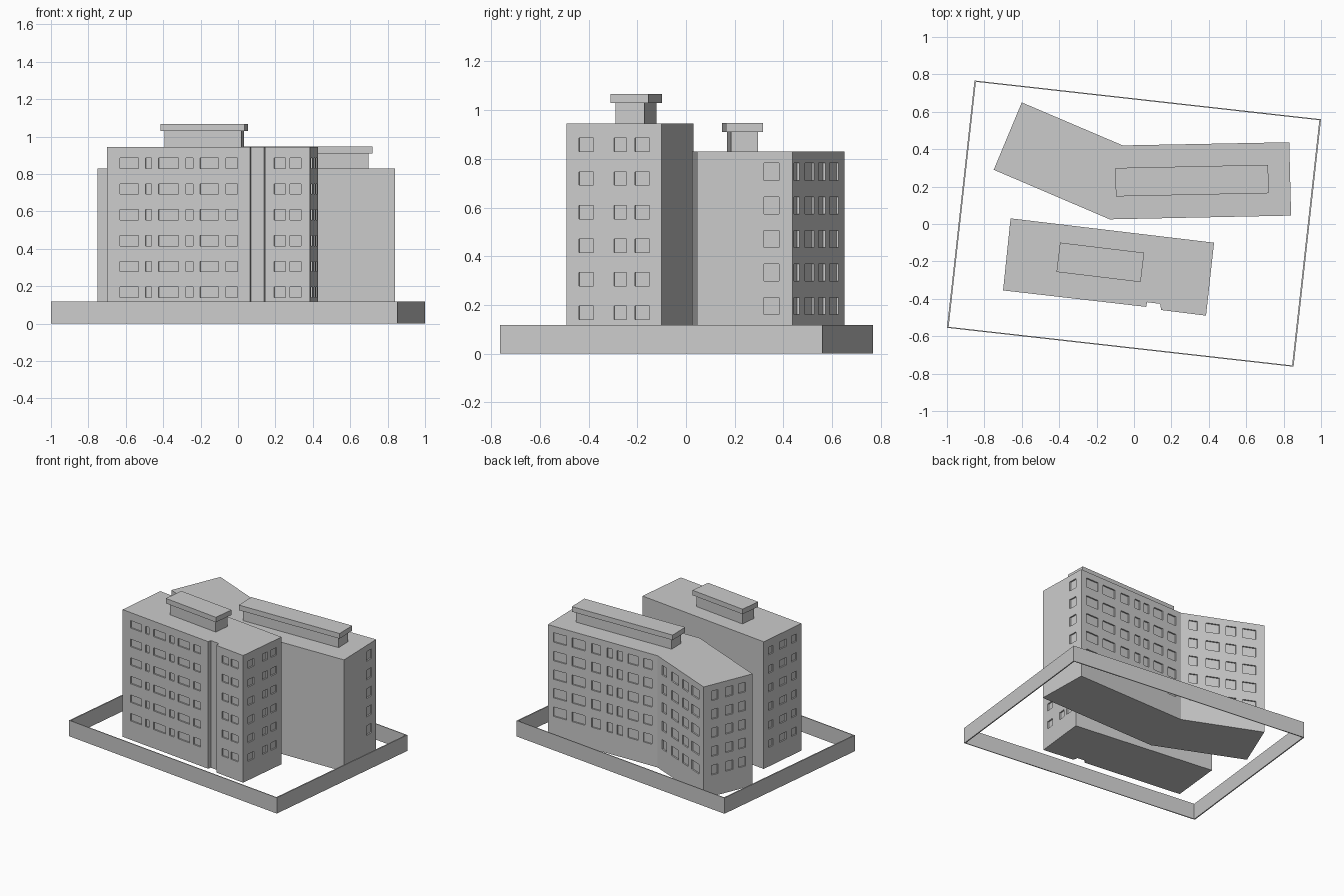
import bpy
import bmesh
from math import radians
from mathutils import Vector, Matrix

if "Cube" in bpy.data.objects:
    bpy.data.objects.remove(bpy.data.objects["Cube"])

grey = bpy.data.materials.new("plain_grey")
grey.use_nodes = True
colour = (0.6, 0.6, 0.6, 1)
grey.diffuse_color = colour
grey.node_tree.nodes["Principled BSDF"].inputs["Base Color"].default_value = colour

RECESS = 0.01


def finish(name, bm):
    bmesh.ops.remove_doubles(bm, verts=bm.verts, dist=0.0002)
    bmesh.ops.recalc_face_normals(bm, faces=bm.faces)
    mesh = bpy.data.meshes.new(name)
    bm.to_mesh(mesh)
    bm.free()
    mesh.materials.append(grey)
    obj = bpy.data.objects.new(name, mesh)
    bpy.context.collection.objects.link(obj)
    return obj


def quad(bm, points):
    bm.faces.new([bm.verts.new(p) for p in points])


def wall(bm, start, end, height, spans, rows):
    """Wall split into a grid, with the window cells pushed inwards."""
    a, b = Vector((*start, 0)), Vector((*end, 0))
    along = (b - a).normalized()
    inward = Vector((-along.y, along.x, 0)) * RECESS
    ts = sorted({0, 1, *(t for s in spans for t in s)})
    zs = sorted({0, height, *(z for r in rows for z in r)}) if spans else [0, height]
    for t0, t1 in zip(ts, ts[1:]):
        for z0, z1 in zip(zs, zs[1:]):
            p, q = a.lerp(b, t0), a.lerp(b, t1)
            low, high = Vector((0, 0, z0)), Vector((0, 0, z1))
            outer = [p + low, q + low, q + high, p + high]
            if (t0, t1) in spans and (z0, z1) in rows:
                inner = [v + inward for v in outer]
                quad(bm, inner)
                for i in range(4):
                    j = (i + 1) % 4
                    quad(bm, [outer[i], outer[j], inner[j], inner[i]])
            else:
                quad(bm, outer)


def building(name, outline, height, floors, first, tall, windows):
    """Block on a counter-clockwise outline; windows maps wall number to spans."""
    rows = [(first + 0.138 * i, first + 0.138 * i + tall) for i in range(floors)]
    bm = bmesh.new()
    for i, start in enumerate(outline):
        end = outline[(i + 1) % len(outline)]
        wall(bm, start, end, height, windows.get(i, []), rows)
    for z in (0, height):
        quad(bm, [(x, y, z) for x, y in outline])
    return finish(name, bm)


def box(name, centre, size, z0, z1, angle):
    bm = bmesh.new()
    place = (Matrix.Translation((*centre, (z0 + z1) / 2))
             @ Matrix.Rotation(radians(angle), 4, "Z")
             @ Matrix.Diagonal((*size, z1 - z0, 1)))
    bmesh.ops.create_cube(bm, size=1, matrix=place)
    return finish(name, bm)


# Front block, with a notch in its front wall
front_outline = [(-0.70, -0.355), (0.065, -0.443), (0.07, -0.418), (0.14, -0.427),
                 (0.145, -0.46), (0.385, -0.49), (0.428, -0.10), (-0.66, 0.03)]
building("front_block", front_outline, 0.945, 6, 0.14, 0.055, {
    0: [(0.09, 0.22), (0.27, 0.31), (0.36, 0.5), (0.55, 0.6), (0.65, 0.78), (0.83, 0.91)],
    4: [(0.2, 0.45), (0.55, 0.8)],
    5: [(0.13, 0.28), (0.5, 0.63), (0.72, 0.87)],
    7: [(0.13, 0.25), (0.42, 0.6), (0.74, 0.87)],
})

# Rear block, bent towards its right-hand end
rear_outline = [(-0.75, 0.29), (-0.13, 0.025), (0.84, 0.045),
                (0.83, 0.437), (-0.06, 0.42), (-0.6, 0.65)]
building("rear_block", rear_outline, 0.83, 5, 0.16, 0.07, {
    2: [(0.7, 0.86)],
    3: [(0.05, 0.17), (0.22, 0.34), (0.4, 0.48), (0.54, 0.59),
        (0.63, 0.68), (0.73, 0.82), (0.87, 0.95)],
    4: [(0.1, 0.2), (0.3, 0.46), (0.54, 0.66), (0.74, 0.9)],
    5: [(0.16, 0.29), (0.45, 0.6), (0.71, 0.86)],
})

# Rooftop rooms with overhanging slabs
box("front_roof_room", (-0.18, -0.205), (0.415, 0.12), 0.945, 1.03, -6.9)
box("front_roof_slab", (-0.18, -0.205), (0.453, 0.158), 1.03, 1.067, -6.9)
box("rear_roof_room", (0.31, 0.232), (0.775, 0.112), 0.83, 0.91, 1.2)
box("rear_roof_slab", (0.31, 0.232), (0.817, 0.152), 0.91, 0.948, 1.2)

# Thin boundary wall
corners = [(-1.0, -0.555), (0.853, -0.763), (1.0, 0.56), (-0.853, 0.767)]
bm = bmesh.new()
for i in range(4):
    a, b = Vector(corners[i]), Vector(corners[(i + 1) % 4])
    c, d = b * 0.991, a * 0.991
    for z in (0, 0.118):
        quad(bm, [(p.x, p.y, z) for p in (a, b, c, d)])
    for p, q in ((a, b), (d, c)):
        quad(bm, [(*p, 0), (*q, 0), (*q, 0.118), (*p, 0.118)])
finish("boundary_wall", bm)
